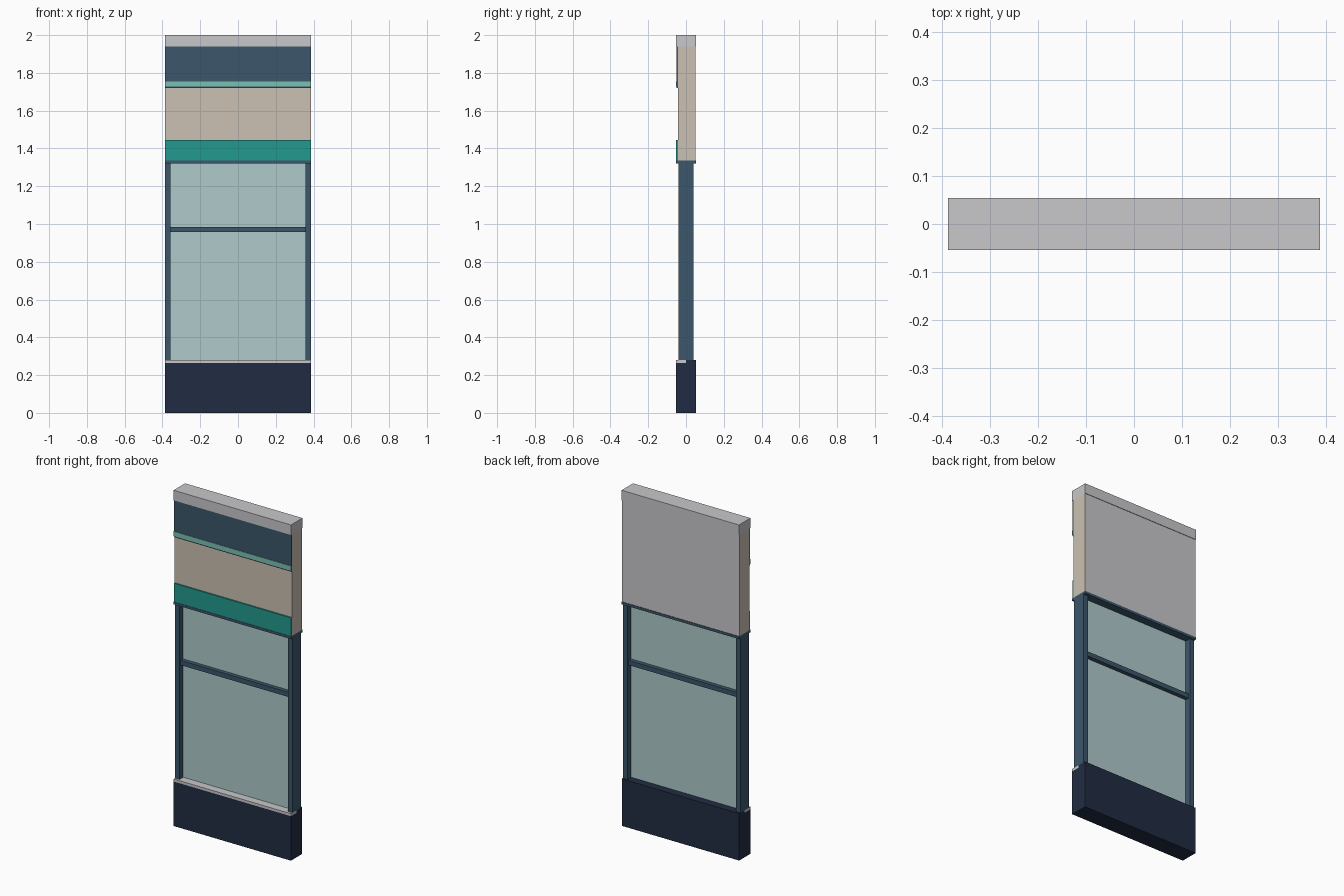
import bpy

cube = bpy.data.objects.get("Cube")
if cube:
    bpy.data.objects.remove(cube, do_unlink=True)


def material(name, r, g, b):
    def linear(c):
        c /= 255
        return c / 12.92 if c <= 0.04045 else ((c + 0.055) / 1.055) ** 2.4
    colour = (linear(r), linear(g), linear(b), 1)
    mat = bpy.data.materials.new(name)
    mat.diffuse_color = colour
    mat.use_nodes = True
    mat.node_tree.nodes["Principled BSDF"].inputs["Base Color"].default_value = colour
    return mat


grey = material("light grey", 200, 200, 204)
navy = material("navy", 33, 44, 66)
blue = material("slate blue", 60, 87, 107)
teal = material("teal", 34, 154, 142)
mint = material("mint", 122, 192, 178)
beige = material("beige", 203, 193, 178)
glass = material("pale glass", 175, 202, 203)


def box(name, x, y, z, mat):
    """Box spanning the (low, high) range on each axis."""
    spans = (x, y, z)
    bpy.ops.mesh.primitive_cube_add(size=1, location=[(a + b) / 2 for a, b in spans])
    obj = bpy.context.object
    obj.name = name
    obj.scale = [b - a for a, b in spans]
    bpy.ops.object.transform_apply(location=False, rotation=False, scale=True)
    obj.data.materials.append(mat)
    return obj


W = 0.387        # half width
D = 0.054        # half depth
INNER = 0.357    # inner edge of the posts
SILL = 0.28      # top of the base
HEAD = 1.335     # bottom of the upper wall
TOP = 1.94       # underside of the coping
full = (-W, W)

# Base with a sill along its front
box("base", full, (-D, D - 0.002), (0, 0.265), navy)
box("base_back_upstand", full, (0, D - 0.002), (0.265, SILL), navy)
box("window_sill", full, (-D, 0), (0.265, SILL), grey)

# Window frame and panes
for side, name in ((-1, "right_post"), (1, "left_post")):
    box(name, sorted((side * INNER, side * W)), (-0.04, 0.04), (SILL, HEAD - 0.015), blue)
opening = (-INNER, INNER)
box("transom", opening, (-0.03, 0.03), (0.957, 0.985), blue)
box("lower_pane", opening, (-0.006, 0.006), (SILL, 0.957), glass)
box("upper_pane", opening, (-0.006, 0.006), (0.985, HEAD - 0.015), glass)
box("window_head", full, (-D, D), (HEAD - 0.015, HEAD), blue)

# Upper wall, grey on the back face
wall = box("upper_wall", full, (-0.043, 0.051), (HEAD, TOP), beige)
wall.data.materials.append(grey)
for face in wall.data.polygons:
    if face.normal.y > 0.9:
        face.material_index = 1

# Painted bands on the front, and the coping
box("teal_band", full, (-0.052, -0.043), (HEAD, 1.445), teal)
box("blue_band", full, (-0.051, -0.043), (1.72, TOP), blue)
box("mint_stripe", full, (-D, -0.051), (1.727, 1.755), mint)
box("coping", full, (-D, D), (TOP, 2), grey)
